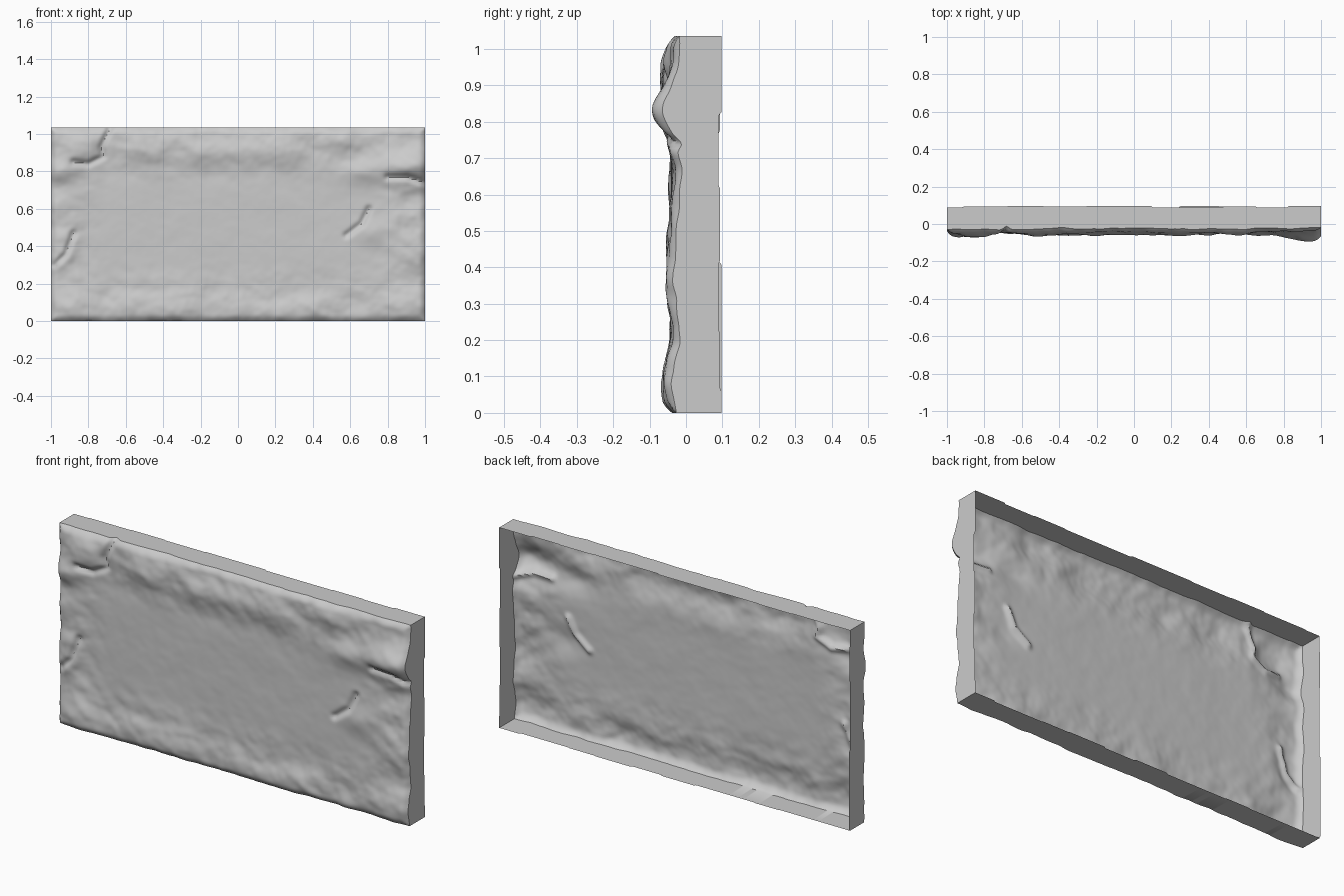
import bpy, bmesh, math, random
from mathutils import Vector, noise

if "Cube" in bpy.data.objects:
    bpy.data.objects.remove(bpy.data.objects["Cube"])

random.seed(4)
W, H, NX, NZ = 2.0, 1.035, 200, 104
BACK = 0.095

# Broad swellings of the stone: x, z, radius x, radius z, height
BUMPS = [
    (0.93, 0.83, 0.16, 0.07, 0.052), (0.66, 0.80, 0.10, 0.06, 0.022),
    (-0.85, 0.93, 0.11, 0.09, 0.035), (-0.95, 0.80, 0.08, 0.05, 0.030),
    (-0.50, 0.93, 0.16, 0.08, 0.022), (-0.15, 0.90, 0.16, 0.07, 0.018),
    (0.20, 0.90, 0.18, 0.07, 0.020), (0.55, 0.96, 0.12, 0.06, 0.015),
    (-0.88, 0.08, 0.12, 0.09, 0.032), (-0.40, 0.07, 0.22, 0.07, 0.022),
    (0.10, 0.06, 0.18, 0.06, 0.014), (0.40, 0.08, 0.16, 0.07, 0.016),
    (0.90, 0.10, 0.13, 0.08, 0.024), (-0.93, 0.42, 0.07, 0.14, 0.017),
    (0.72, 0.47, 0.10, 0.06, 0.013), (0.93, 0.38, 0.10, 0.10, 0.015),
    (0.95, 0.66, 0.10, 0.05, -0.010),
]
# Cracks as polylines in x, z
CRACKS = [
    [(-0.68, 1.04), (-0.73, 0.93), (-0.72, 0.88), (-0.80, 0.84), (-0.88, 0.85)],
    [(-0.88, 0.47), (-0.92, 0.36), (-0.98, 0.30)],
    [(0.80, 0.77), (0.90, 0.77), (1.0, 0.74)],
    [(0.58, 0.46), (0.66, 0.52), (0.70, 0.60)],
]


def seg_dist(x, z, a, b):
    p, a, b = Vector((x, z)), Vector(a), Vector(b)
    d = b - a
    t = max(0, min(1, (p - a).dot(d) / d.length_squared))
    return (p - a - d * t).length


def relief(x, z):
    """y of the rough front face"""
    edge = min(1 - abs(x), z, H - z)
    rough = 1 - min(1, max(0, edge - 0.12) / 0.20)
    h = 0.040
    for bx, bz, rx, rz, a in BUMPS:
        h += a * math.exp(-((x - bx) / rx) ** 2 - ((z - bz) / rz) ** 2)
    h += noise.noise(Vector((x * 5, 2.3, z * 7))) * (0.002 + 0.009 * rough)
    h += noise.noise(Vector((x * 13 + z * 5, 7.1, z * 15))) * (0.001 + 0.005 * rough)
    h += noise.noise(Vector((x * 30, 4.4, z * 32))) * (0.0005 + 0.0015 * rough)
    for line in CRACKS:
        d = min(seg_dist(x, z, a, b) for a, b in zip(line, line[1:]))
        h -= 0.016 * math.exp(-(d / 0.016) ** 2)
    # rounded rim
    r = max(0, 1 - edge / 0.035)
    h -= 0.018 * r * r
    return -h


def new_object(name, bm):
    mesh = bpy.data.meshes.new(name)
    bm.to_mesh(mesh)
    bm.free()
    ob = bpy.data.objects.new(name, mesh)
    bpy.context.collection.objects.link(ob)
    bpy.context.view_layer.objects.active = ob
    ob.select_set(True)
    return ob


bm = bmesh.new()

# Front relief sheet
grid = []
for k in range(NZ + 1):
    z = H * k / NZ
    grid.append([bm.verts.new((x, relief(x, z), z))
                 for x in (-1 + W * i / NX for i in range(NX + 1))])
for k in range(NZ):
    for i in range(NX):
        bm.faces.new((grid[k][i], grid[k][i + 1], grid[k + 1][i + 1], grid[k + 1][i]))

# Four side walls with a slightly chipped, stepped back rim; the back stays open
loop = (grid[0][:-1] + [row[-1] for row in grid[:-1]]
        + grid[-1][:0:-1] + [row[0] for row in grid[:0:-1]])
rim, level, left = [], BACK, 0
for v in loop:
    if left == 0:
        level, left = random.choice((0.089, 0.093, 0.097)), random.randint(10, 26)
    left -= 1
    rim.append(bm.verts.new((v.co.x, level, v.co.z)))
n = len(loop)
for i in range(n):
    j = (i + 1) % n
    bm.faces.new((loop[j], loop[i], rim[i], rim[j]))

new_object("stone_slab", bm)
bpy.ops.object.shade_smooth_by_angle(angle=math.radians(40))
